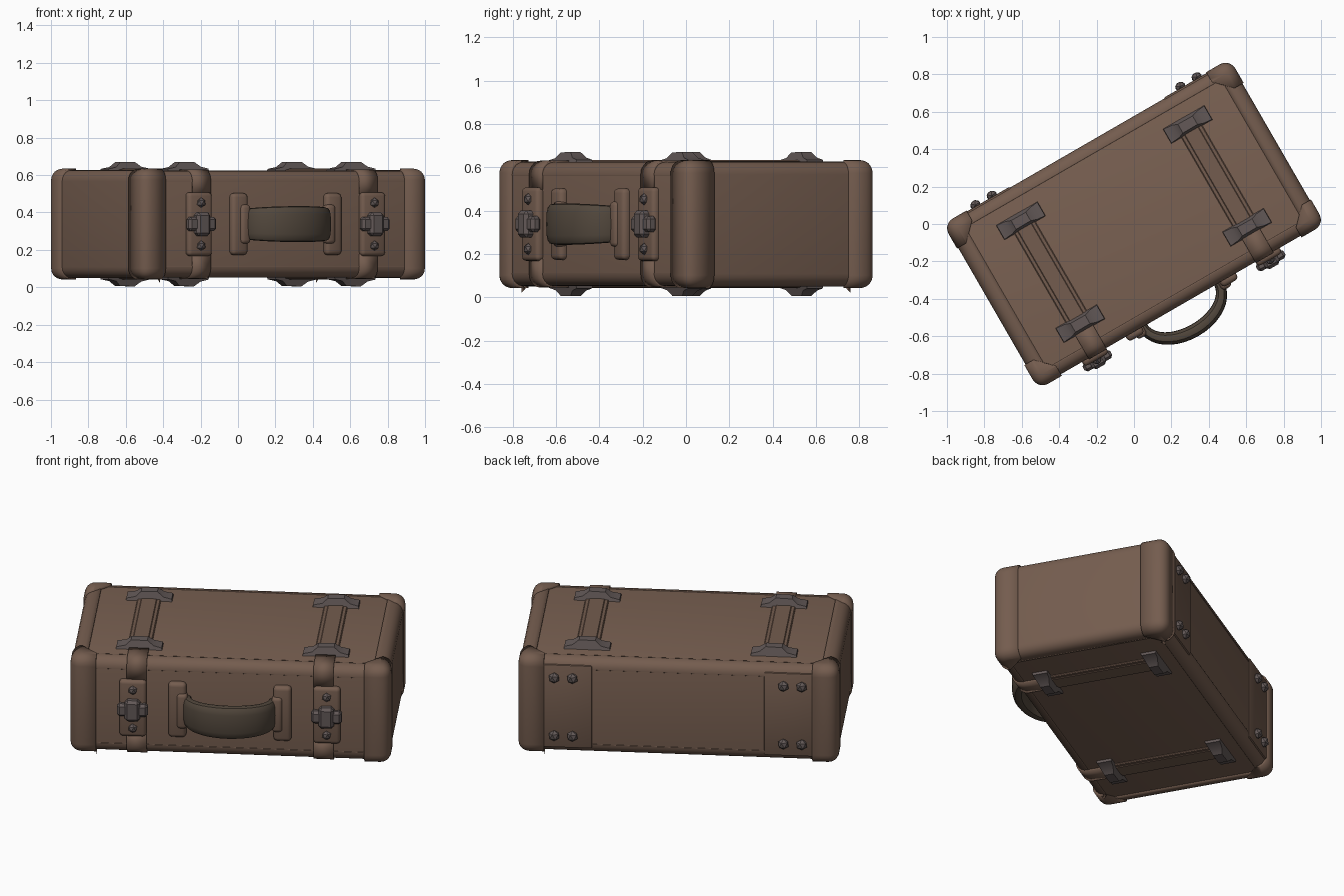
import bpy, bmesh, math
from mathutils import Vector

if "Cube" in bpy.data.objects:
    bpy.data.objects.remove(bpy.data.objects["Cube"])

TURN = math.radians(30)     # case stands turned on the ground
MID = 0.338                 # height of the case centre
A, B, H = 0.872, 0.497, 0.283   # half length, half depth, half height of body


def material(name, rgb):
    m = bpy.data.materials.new(name)
    m.diffuse_color = (*rgb, 1)
    m.use_nodes = True
    m.node_tree.nodes["Principled BSDF"].inputs["Base Color"].default_value = m.diffuse_color
    return m


LEATHER = material("leather", (0.195, 0.120, 0.085))
TRIM = material("trim_leather", (0.175, 0.108, 0.077))
GRIP = material("grip_leather", (0.085, 0.064, 0.046))
METAL = material("metal", (0.125, 0.100, 0.097))


def finish(bm, name, mat, thick=0):
    bmesh.ops.recalc_face_normals(bm, faces=bm.faces)
    me = bpy.data.meshes.new(name)
    bm.to_mesh(me)
    bm.free()
    me.materials.append(mat)
    ob = bpy.data.objects.new(name, me)
    bpy.context.collection.objects.link(ob)
    ob.location = (0, 0, MID)
    ob.rotation_euler = (0, 0, TURN)
    if thick:
        mod = ob.modifiers.new("thickness", 'SOLIDIFY')
        mod.thickness = thick
        mod.offset = -1
    return ob


def rounded_box(center, size, bevel, seg):
    bm = bmesh.new()
    bmesh.ops.create_cube(bm, size=1)
    for v in bm.verts:
        v.co = Vector(c + p * s for c, p, s in zip(center, v.co, size))
    bmesh.ops.bevel(bm, geom=bm.edges[:], offset=bevel, segments=seg,
                    profile=0.5, affect='EDGES')
    return bm


def box(name, center, size, mat, bevel=0.01, seg=2):
    return finish(rounded_box(center, size, bevel, seg), name, mat)


def shell(name, grow, cuts, mat, thick):
    """Piece of the case surface, enlarged and trimmed by planes (point, normal)."""
    bm = rounded_box((0, 0, 0), [2 * (d + grow) for d in (A, B, H)], 0.06, 5)
    for co, no in cuts:
        bmesh.ops.bisect_plane(bm, geom=bm.verts[:] + bm.edges[:] + bm.faces[:],
                               plane_co=co, plane_no=no, clear_inner=True)
    return finish(bm, name, mat, thick)


def prism(name, profile, v0, v1, u, base, sz, mat):
    """Profile in (u, z) extruded along depth, slightly narrowed at the top."""
    bm = bmesh.new()
    mid = (v0 + v1) / 2
    rings = []
    for v in (v0, v1):
        rings.append([bm.verts.new((u + p, mid + (v - mid) * (1 - 9 * max(q, 0)),
                                    sz * (base + q))) for p, q in profile])
    n = len(profile)
    for i in range(n):
        j = (i + 1) % n
        bm.faces.new((rings[0][i], rings[0][j], rings[1][j], rings[1][i]))
    bm.faces.new(rings[0])
    bm.faces.new(rings[1])
    return finish(bm, name, mat)


def stud(name, pos, r):
    bm = bmesh.new()
    bmesh.ops.create_icosphere(bm, subdivisions=1, radius=r)
    for v in bm.verts:
        v.co.y *= 0.85
        v.co += Vector(pos)
    return finish(bm, name, METAL)


# Body
box("case_body", (0, 0, 0), (2 * A, 2 * B, 2 * H), LEATHER, 0.055, 5)

# End covers and long edge bindings
for su in (1, -1):
    shell("end_cover", 0.006, [((su * 0.79, 0, 0), (su, 0, 0))], TRIM, 0.015)
    for sz in (1, -1):
        for sv in (1, -1):
            if su > 0:
                shell("edge_binding", 0.003,
                      [((0, sv * 0.435, 0), (0, sv, 0)),
                       ((0, 0, sz * 0.225), (0, 0, sz))], TRIM, 0.01)

# Full-height corner guards
for su in (1, -1):
    for sv in (1, -1):
        shell("corner_guard", 0.013,
              [((su * 0.74, 0, 0), (su, 0, 0)),
               ((0, sv * 0.36, 0), (0, sv, 0)),
               ((su * 0.79, sv * 0.40, 0), (su, sv, 0))], TRIM, 0.022)

# Straps with clasps on top and bottom faces
CLASP = [(-0.13, -0.015), (-0.125, 0.012), (-0.075, 0.022), (-0.045, 0.048),
         (0.045, 0.050), (0.08, 0.024), (0.125, 0.014), (0.13, -0.015)]
for su in (1, -1):
    u = 0.515 * su
    for sz in (1, -1):
        box("strap", (u, 0, sz * H), (0.13, 0.62, 0.018), TRIM, 0.005, 1)
        box("strap_band", (u, 0, sz * H), (0.09, 0.60, 0.026), TRIM, 0.005, 1)
        for sv in (1, -1):
            prism("strap_clasp", CLASP, sv * 0.27, sv * 0.365, u, H, sz, METAL)
        # strap tab folded over the front edge
        shell("strap_tab", 0.010,
              [((u - 0.055, 0, 0), (1, 0, 0)), ((u + 0.055, 0, 0), (-1, 0, 0)),
               ((0, -0.33, 0), (0, -1, 0)), ((0, 0, sz * 0.16), (0, 0, sz))],
              TRIM, 0.015)

# Front latches
for su in (1, -1):
    u = 0.535 * su
    box("latch_plate", (u, -B - 0.008, 0), (0.15, 0.05, 0.34), TRIM, 0.02, 3)
    box("latch_buckle", (u, -B - 0.038, 0), (0.17, 0.05, 0.075), METAL, 0.014, 1)
    box("latch_tongue", (u, -B - 0.045, 0), (0.085, 0.06, 0.125), METAL, 0.016, 1)
    for sz in (1, -1):
        stud("latch_stud", (u, -B - 0.035, sz * 0.115), 0.027)

# Back plates with paired studs
for su in (1, -1):
    box("back_plate", (su * 0.62, B - 0.005, 0), (0.29, 0.026, 0.50), TRIM, 0.008, 2)
    for sz in (1, -1):
        for u in (0.582, 0.683):
            stud("back_stud", (su * u, B + 0.016, sz * 0.175), 0.032)

# Handle mounts
for su in (1, -1):
    box("handle_mount", (su * 0.29, -B - 0.008, 0), (0.10, 0.055, 0.33), TRIM, 0.022, 3)
    box("handle_loop", (su * 0.262, -B - 0.02, 0), (0.06, 0.06, 0.21), TRIM, 0.02, 3)

# Handle: flattened grip swept along a bow
bm = bmesh.new()
rings = []
STEPS, SIDES = 20, 16
for i in range(STEPS + 1):
    t = math.pi * i / STEPS
    c, s = -math.cos(t), math.sin(t)
    pos = Vector((0.235 * c, -0.49 - 0.165 * s ** 0.9, 0))
    out = Vector((c / 0.235, -s / 0.165, 0)).normalized()
    half = 0.082 + 0.014 * s
    thick = 0.026 + 0.010 * s
    ring = []
    for k in range(SIDES):
        a = 2 * math.pi * k / SIDES
        ca, sa = math.cos(a), math.sin(a)
        p = pos + out * (thick * math.copysign(abs(ca) ** 0.7, ca))
        p.z = half * math.copysign(abs(sa) ** 0.6, sa)
        ring.append(bm.verts.new(p))
    rings.append(ring)
for r0, r1 in zip(rings, rings[1:]):
    for k in range(SIDES):
        j = (k + 1) % SIDES
        bm.faces.new((r0[k], r0[j], r1[j], r1[k]))
bm.faces.new(rings[0])
bm.faces.new(rings[-1])
finish(bm, "handle", GRIP)

# Smooth leather, crisp edges
for ob in bpy.data.objects:
    ob.select_set(True)
    bpy.context.view_layer.objects.active = ob
bpy.ops.object.shade_smooth_by_angle(angle=math.radians(32))
